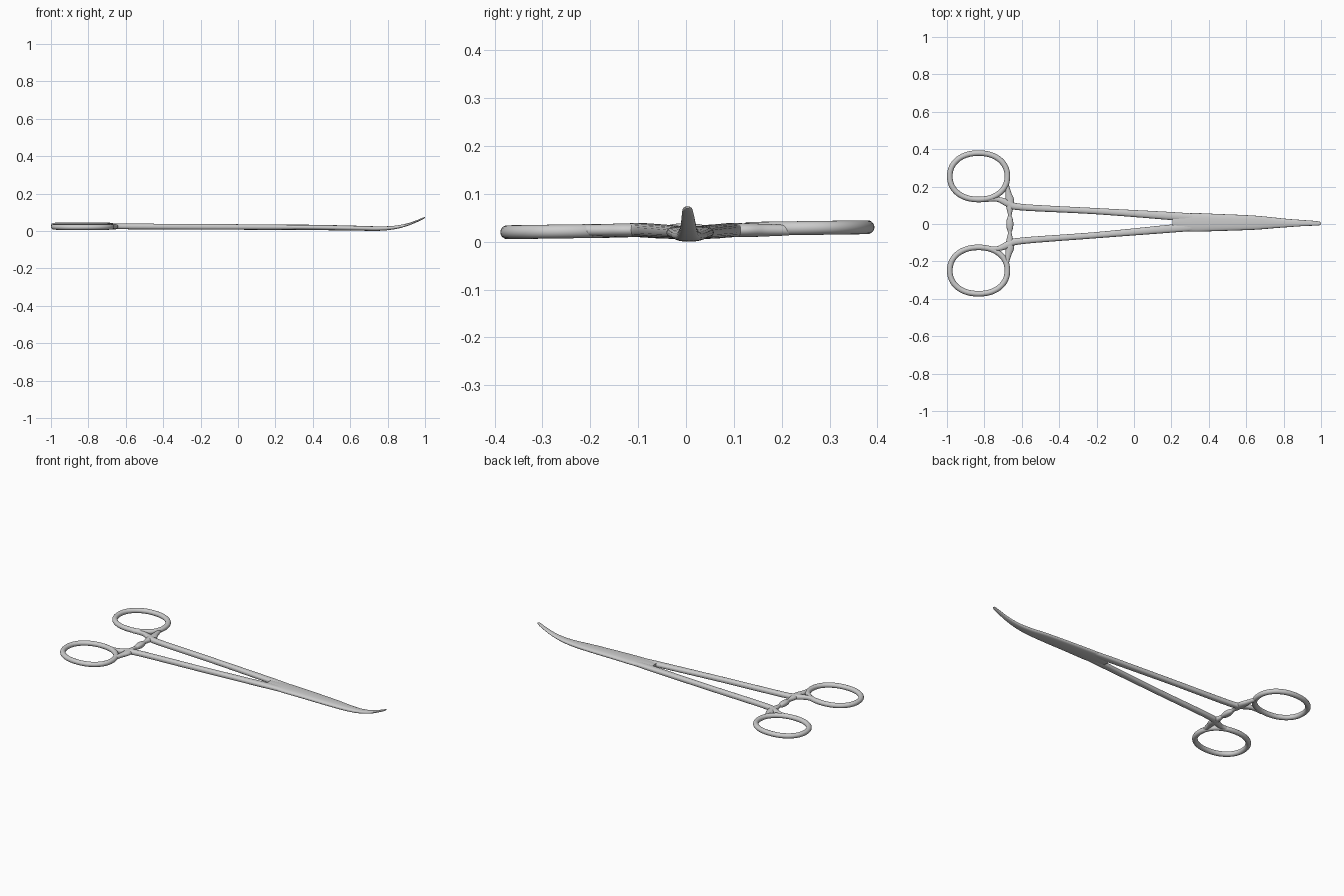
import bpy, bmesh, math
from mathutils import Vector

if "Cube" in bpy.data.objects:
    bpy.data.objects.remove(bpy.data.objects["Cube"])


def smooth_points(pts, steps, closed):
    """Catmull-Rom interpolation of (x, y, z, half_width, half_height) stations."""
    n = len(pts)
    out = []
    for i in range(n if closed else n - 1):
        ids = [(i + k) % n if closed else min(max(i + k, 0), n - 1) for k in (-1, 0, 1, 2)]
        a, b, c, d = (pts[j] for j in ids)
        for s in range(steps):
            t = s / steps
            out.append([0.5 * (2 * q + (r - p) * t + (2 * p - 5 * q + 4 * r - u) * t * t
                               + (3 * q - p - 3 * r + u) * t ** 3)
                        for p, q, r, u in zip(a, b, c, d)])
    if not closed:
        out.append(list(pts[-1]))
    return out


def loft(name, stations, power=2.0, closed=False, steps=8, sides=20):
    """Sweep a rounded (superellipse) section along the stations."""
    pts = smooth_points(stations, steps, closed)
    n = len(pts)
    bm = bmesh.new()
    rings = []
    for i, (x, y, z, w, h) in enumerate(pts):
        nxt = pts[(i + 1) % n] if closed else pts[min(i + 1, n - 1)]
        prv = pts[i - 1] if closed else pts[max(i - 1, 0)]
        tangent = (Vector(nxt[:3]) - Vector(prv[:3])).normalized()
        side = Vector((0, 0, 1)).cross(tangent).normalized()
        up = tangent.cross(side)
        ring = []
        for k in range(sides):
            c, s = math.cos(k * math.tau / sides), math.sin(k * math.tau / sides)
            u = math.copysign(abs(c) ** (2 / power), c) * w
            v = math.copysign(abs(s) ** (2 / power), s) * h
            ring.append(bm.verts.new(Vector((x, y, z)) + side * u + up * v))
        rings.append(ring)
    for i in range(n if closed else n - 1):
        a, b = rings[i], rings[(i + 1) % n]
        for k in range(sides):
            m = (k + 1) % sides
            bm.faces.new((a[k], a[m], b[m], b[k]))
    if not closed:
        bm.faces.new(rings[0])
        bm.faces.new(rings[-1])
    bmesh.ops.recalc_face_normals(bm, faces=bm.faces)
    mesh = bpy.data.meshes.new(name)
    bm.to_mesh(mesh)
    bm.free()
    obj = bpy.data.objects.new(name, mesh)
    bpy.context.collection.objects.link(obj)
    bpy.context.view_layer.objects.active = obj
    obj.select_set(True)
    bpy.ops.object.shade_smooth_by_angle(angle=math.radians(50))
    obj.select_set(False)
    return obj


for s, label in ((1, "left"), (-1, "right")):
    # Finger ring, slightly tilted so the two sides sit at different heights
    ring = []
    for k in range(24):
        a = k * math.tau / 24
        c, d = math.cos(a), math.sin(a)
        y = s * 0.252 + 0.003 + 0.124 * math.copysign(abs(d) ** 0.93, d)
        ring.append((-0.831 + 0.154 * math.copysign(abs(c) ** 0.93, c), y,
                     0.025 + 0.014 * y, 0.015, 0.0145))
    loft("finger_ring_" + label, ring, closed=True, steps=4)

    # Long shank flowing out of the ring and into the joint
    shank = [(-0.80, 0.129, 0, 0.012, 0.012), (-0.73, 0.132, 0, 0.013, 0.013),
             (-0.67, 0.110, 0, 0.020, 0.0145), (-0.60, 0.090, 0, 0.0175, 0.015),
             (-0.20, 0.064, 0, 0.0165, 0.015), (0.20, 0.0335, 0, 0.0215, 0.0140),
             (0.34, 0.022, 0, 0.022, 0.012)]
    loft("shank_" + label,
         [(x, s * y + 0.009 * max(0, min(1, (x + 0.6) / 0.8)),
           0.025 - 0.005 * (x + 0.8), w, h) for x, y, _, w, h in shank], power=2.4)

    # Ratchet arm: from the ring's side, across the shank, to the middle
    arm = [(-0.681, 0.215, 0.010, 0.011), (-0.672, 0.165, 0.016, 0.013),
           (-0.664, 0.125, 0.023, 0.0145), (-0.664, 0.085, 0.018, 0.014),
           (-0.664, 0.055, 0.011, 0.012), (-0.664, 0.030, 0.008, 0.010)]
    loft("ratchet_arm_" + label, [(x, s * y, 0.024, w, h) for x, y, w, h in arm])

# Interlocked ratchet teeth pad in the middle
loft("ratchet_catch", [(-0.664, y, 0.023, w, h) for y, w, h in
                       ((-0.047, 0.008, 0.009), (-0.025, 0.016, 0.014), (0, 0.019, 0.016),
                        (0.025, 0.016, 0.014), (0.047, 0.008, 0.009))], power=2.5)

# Closed jaws: joint body tapering to the upturned tip
loft("jaws", [(0.205, 0.009, 0.020, 0.030, 0.0125), (0.30, 0.0085, 0.0195, 0.049, 0.0140),
              (0.45, 0.008, 0.018, 0.0455, 0.0140), (0.64, 0.007, 0.0145, 0.038, 0.0130),
              (0.75, 0.006, 0.0125, 0.0285, 0.0120), (0.83, 0.005, 0.0175, 0.0215, 0.0095),
              (0.90, 0.005, 0.0320, 0.0165, 0.0070), (0.96, 0.004, 0.0540, 0.0130, 0.0050),
              (0.99, 0.003, 0.0675, 0.0100, 0.0040), (1.00, 0.003, 0.0725, 0.0050, 0.0020)],
     power=2.6)
